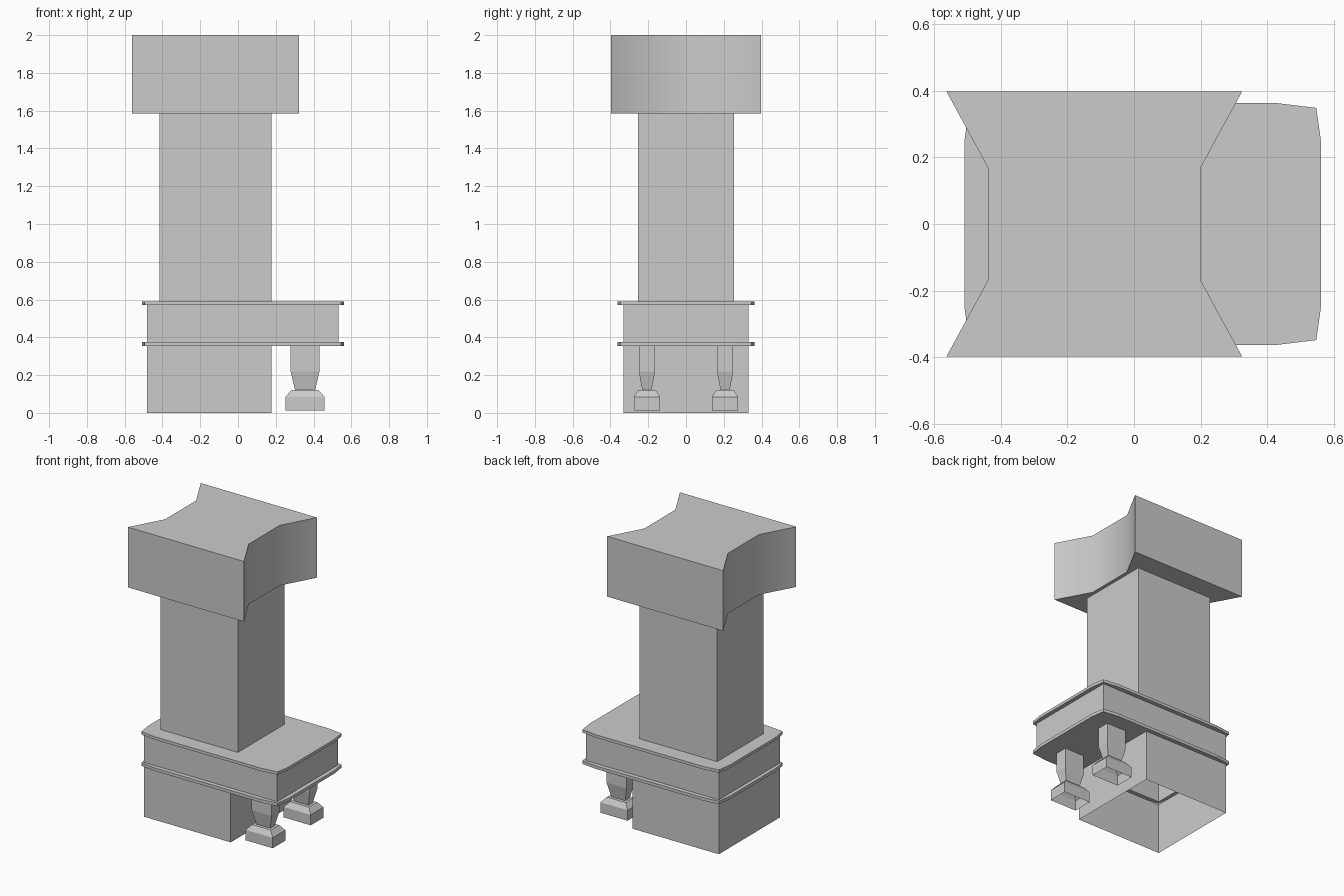
import bpy, bmesh, math

if "Cube" in bpy.data.objects:
    bpy.data.objects.remove(bpy.data.objects["Cube"])


def loft(name, rings, cap_bottom=False, cap_top=False, smooth=False):
    """Skin a stack of (outline, z) rings that share one point count."""
    bm = bmesh.new()
    loops = [[bm.verts.new((x, y, z)) for x, y in pts] for pts, z in rings]
    for a, b in zip(loops, loops[1:]):
        for i in range(len(a)):
            j = (i + 1) % len(a)
            bm.faces.new((a[i], a[j], b[j], b[i]))
    if cap_bottom:
        bm.faces.new(loops[0][::-1])
    if cap_top:
        bm.faces.new(loops[-1])
    bmesh.ops.remove_doubles(bm, verts=bm.verts, dist=1e-5)
    mesh = bpy.data.meshes.new(name)
    bm.to_mesh(mesh)
    bm.free()
    obj = bpy.data.objects.new(name, mesh)
    bpy.context.collection.objects.link(obj)
    if smooth:
        bpy.ops.object.select_all(action='DESELECT')
        bpy.context.view_layer.objects.active = obj
        obj.select_set(True)
        bpy.ops.object.shade_smooth_by_angle(angle=math.radians(31))
    return obj


def rect(x0, x1, y0, y1):
    return [(x0, y0), (x1, y0), (x1, y1), (x0, y1)]


def clamp(pts, x0, x1, y):
    """Push an outline inwards onto a rectangle."""
    return [(min(max(px, x0), x1), min(max(py, -y), y)) for px, py in pts]


# Cabinet: hollow lower box, overhanging drawer body and two lipped trims
half = [(0.56, 0.25), (0.546, 0.348), (0.43, 0.362),
        (-0.378, 0.362), (-0.494, 0.348), (-0.508, 0.25)]
trim = half + [(x, -y) for x, y in reversed(half)]
body = clamp(trim, -0.483, 0.531, 0.332)
box = clamp(trim, -0.483, 0.177, 0.332)
loft("cabinet", [(box, 0), (box, 0.354), (trim, 0.354), (trim, 0.375),
                 (body, 0.375), (body, 0.57), (trim, 0.57), (trim, 0.59)],
     cap_top=True)

# Column
post = rect(-0.415, 0.177, -0.254, 0.254)
loft("column", [(post, 0.59), (post, 1.585)])

# Head block with pinched ends
head = [(-0.562, -0.397), (0.324, -0.397), (0.2, -0.169), (0.2, 0.169),
        (0.324, 0.397), (-0.562, 0.397), (-0.438, 0.169), (-0.438, -0.169)]
loft("head", [(head, 1.585), (head, 2.0)], True, True, smooth=True)

# Two front legs with tapered ankles and hollow feet
leg_profile = [(0.103, 0.069, 0.013), (0.103, 0.069, 0.085),
               (0.080, 0.052, 0.112), (0.072, 0.046, 0.12),
               (0.053, 0.024, 0.12), (0.076, 0.043, 0.218),
               (0.076, 0.043, 0.354)]
for side, y in (("left", -0.207), ("right", 0.207)):
    loft(side + "_leg", [(rect(0.355 - hx, 0.355 + hx, y - hy, y + hy), z)
                         for hx, hy, z in leg_profile])
